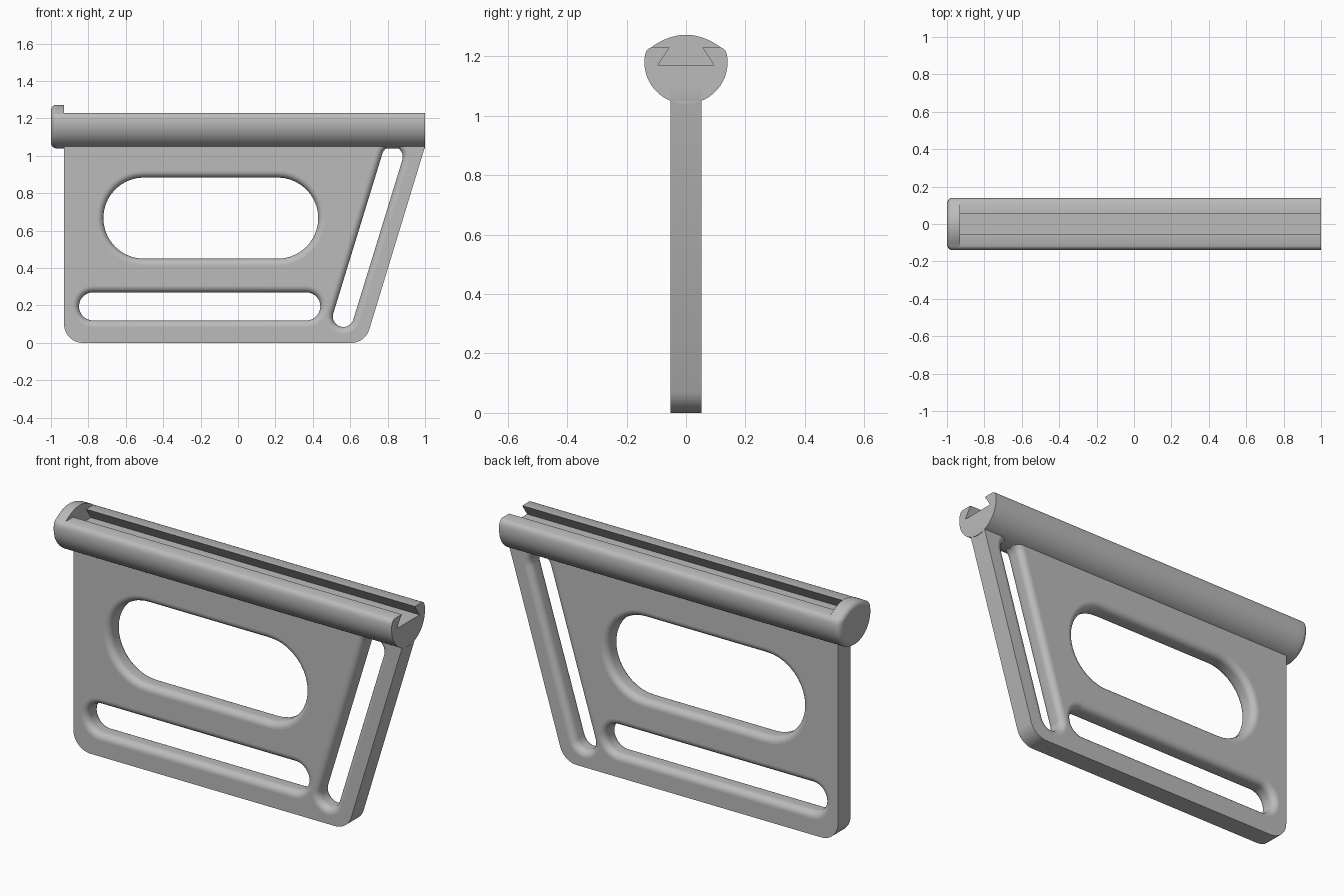
import bpy, bmesh
from math import sin, cos, pi, radians, atan2
from mathutils import Vector

if "Cube" in bpy.data.objects:
    bpy.data.objects.remove(bpy.data.objects["Cube"])

grey = bpy.data.materials.new("plain grey")
grey.use_nodes = True
grey.diffuse_color = (0.5, 0.5, 0.5, 1)
grey.node_tree.nodes["Principled BSDF"].inputs["Base Color"].default_value = (0.5, 0.5, 0.5, 1)

HALF = 0.0525      # half thickness of the plate
FILLET = 0.035     # rounding around the openings
LEFT_X, RIGHT_X = -0.93, 1.0
AXIS_Z, RADIUS = 1.18, 0.14


def loft(name, rings):
    """Solid skinned through rings with equal point counts."""
    bm = bmesh.new()
    loops = [[bm.verts.new(p) for p in ring] for ring in rings]
    n = len(loops[0])
    for a, b in zip(loops, loops[1:]):
        for i in range(n):
            bm.faces.new((a[i], a[(i + 1) % n], b[(i + 1) % n], b[i]))
    bm.faces.new(loops[0])
    bm.faces.new(loops[-1])
    bmesh.ops.recalc_face_normals(bm, faces=bm.faces)
    mesh = bpy.data.meshes.new(name)
    bm.to_mesh(mesh)
    bm.free()
    mesh.materials.append(grey)
    obj = bpy.data.objects.new(name, mesh)
    bpy.context.collection.objects.link(obj)
    return obj


def select(obj):
    bpy.ops.object.select_all(action='DESELECT')
    obj.select_set(True)
    bpy.context.view_layer.objects.active = obj


def smooth(obj, axis):
    """Smooth curved sides, keep faces across the given axis flat."""
    select(obj)
    bpy.ops.object.shade_smooth_by_angle(angle=radians(30))
    for face in obj.data.polygons:
        if abs(face.normal[axis]) > 0.999:
            face.use_smooth = False


def arc(cx, cz, r, start, end, steps=20):
    angles = [start + (end - start) * i / steps for i in range(steps + 1)]
    return [(cx + r * cos(a), cz + r * sin(a)) for a in angles]


def slot_cutter(a, b, r):
    """Stadium-shaped cutter flaring out to round over both plate faces."""
    heading = atan2(b[1] - a[1], b[0] - a[0])
    levels = [(-HALF - 0.02, FILLET)]
    for i in range(9):
        t = pi / 2 * i / 8
        levels.append((-HALF + FILLET * (1 - cos(t)), FILLET * (1 - sin(t))))
    levels += [(-y, off) for y, off in reversed(levels)]
    rings = []
    for y, off in levels:
        pts = arc(*b, r + off, heading - pi / 2, heading + pi / 2)
        pts += arc(*a, r + off, heading + pi / 2, heading + 3 * pi / 2)
        rings.append([(x, y, z) for x, z in pts])
    cutter = loft("slot_cutter", rings)
    cutter.hide_render = True
    return cutter


# Plate: slanted right edge and rounded bottom corners
corner = 0.1
slant = atan2(1.05, 0.32)
outline = [(RIGHT_X, 1.05), (RIGHT_X, 1.1), (LEFT_X, 1.1)]
outline += arc(LEFT_X + corner, corner, corner, pi, 1.5 * pi, 12)
outline += arc(0.606, corner, corner, -pi / 2, slant - pi / 2, 12)
plate = loft("plate", [[(x, y, z) for x, z in outline] for y in (-HALF, HALF)])

# Grip window, lower strap slot and slanted strap slot
for a, b, r in (((-0.503, 0.667), (0.212, 0.667), 0.217),
                ((-0.775, 0.195), (0.365, 0.195), 0.075),
                ((0.563, 0.141), (0.825, 0.994), 0.056)):
    cutter = slot_cutter(a, b, r)
    mod = plate.modifiers.new("opening", 'BOOLEAN')
    mod.operation = 'DIFFERENCE'
    mod.solver = 'EXACT'
    mod.object = cutter
    select(plate)
    bpy.ops.object.modifier_apply(modifier=mod.name)
    bpy.data.objects.remove(cutter)
smooth(plate, 1)

# Rail: round bar with rounded shoulders and a dovetail groove
side = arc(0, AXIS_Z, RADIUS, -pi / 2, radians(10), 28)
side += [(0.134, 1.216), (0.127, 1.225), (0.117, 1.23)]
half = side + [(0.055, 1.23), (0.095, 1.17)]
profile = half + [(-y, z) for y, z in reversed(half[1:])]
rail = loft("dovetail_rail", [[(x, y, z) for y, z in profile] for x in (LEFT_X - 0.01, RIGHT_X)])
smooth(rail, 0)

# End cap: domed top, rounded outer rim, closes the groove
dome = [0.117 * (1 - i / 10) for i in range(1, 11)]
half = side + [(y, 1.23 + 0.042 * (1 - (y / 0.117) ** 2)) for y in dome]
profile = half + [(-y, z) for y, z in reversed(half[1:-1])]
centre = Vector((0, 1.165))
rim = 0.03
rings = [[(LEFT_X, y, z) for y, z in profile]]
for i in range(9):
    t = pi / 2 * i / 8
    scale = 1 - rim * (1 - cos(t)) / 0.125
    x = -1 + rim * (1 - sin(t))
    ring = [centre + (Vector(p) - centre) * scale for p in profile]
    rings.append([(x, p.x, p.y) for p in ring])
cap = loft("end_cap", rings)
smooth(cap, 0)
